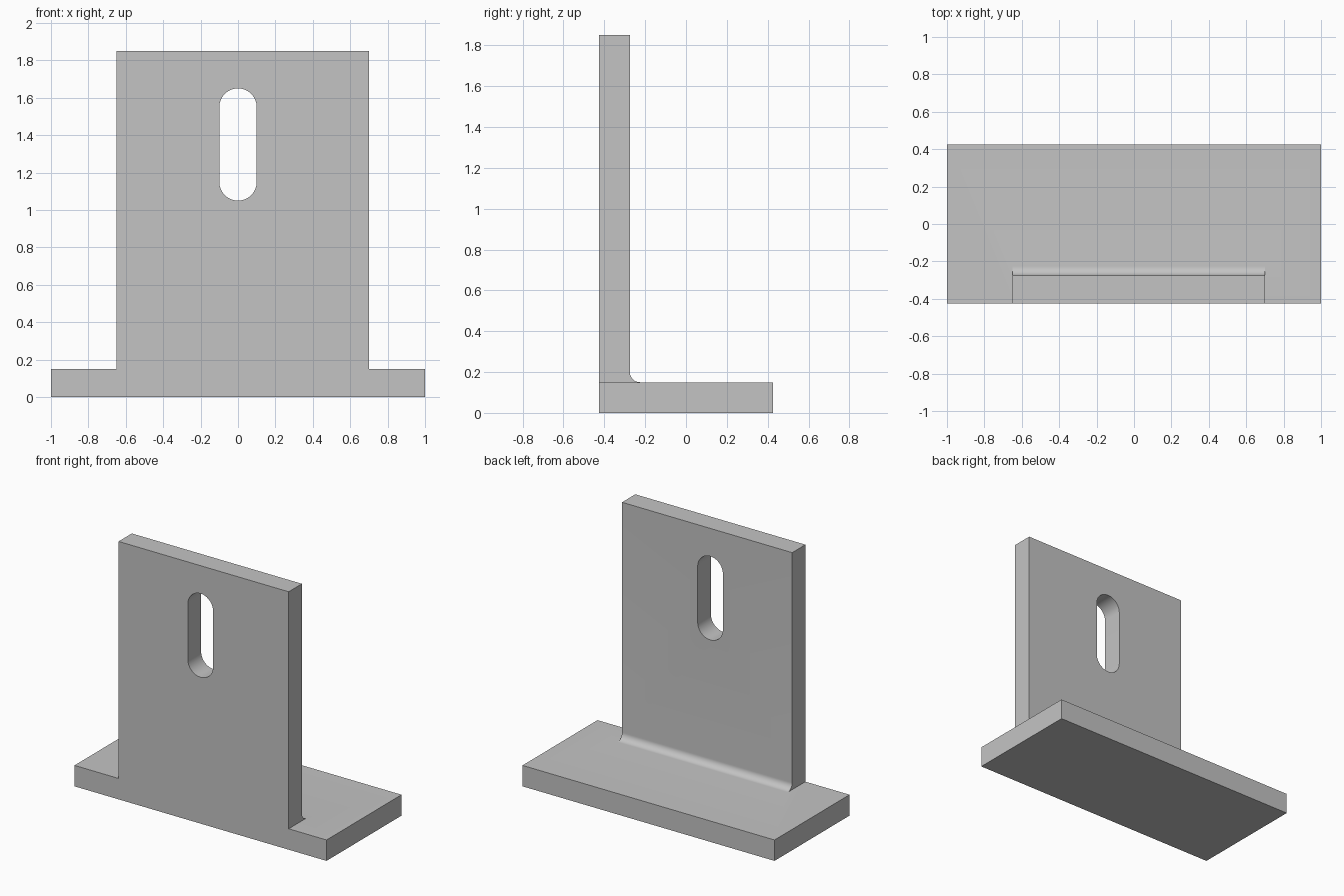
import bpy
import math

cube = bpy.data.objects.get("Cube")
if cube:
    bpy.data.objects.remove(cube, do_unlink=True)

# Plain grey metal
metal = bpy.data.materials.new("grey_metal")
metal.use_nodes = True
GREY = (0.55, 0.55, 0.55, 1)
metal.diffuse_color = GREY
metal.node_tree.nodes["Principled BSDF"].inputs["Base Color"].default_value = GREY

HALF_DEPTH, THICK, FILLET = 0.425, 0.15, 0.05
LEFT, RIGHT, TOP = -0.65, 0.70, 1.85
INNER = -HALF_DEPTH + THICK


def prism(name, outline, place, start, end):
    """Extrude a 2D outline between two depths; place(a, b, depth) gives the 3D point."""
    n = len(outline)
    verts = [place(a, b, d) for d in (start, end) for a, b in outline]
    faces = [list(range(n))[::-1], list(range(n, 2 * n))]
    faces += [[i, (i + 1) % n, (i + 1) % n + n, i + n] for i in range(n)]
    mesh = bpy.data.meshes.new(name)
    mesh.from_pydata(verts, [], faces)
    mesh.materials.append(metal)
    obj = bpy.data.objects.new(name, mesh)
    bpy.context.collection.objects.link(obj)
    return obj


def arc(ca, cb, radius, begin, finish, steps):
    angles = [math.radians(begin + (finish - begin) * i / steps) for i in range(steps + 1)]
    return [(ca + radius * math.cos(t), cb + radius * math.sin(t)) for t in angles]


def along_x(a, b, d):
    return (d, a, b)


def along_y(a, b, d):
    return (a, -d, b)


# Flat base
base = prism("bracket", [(-HALF_DEPTH, 0), (HALF_DEPTH, 0), (HALF_DEPTH, THICK),
                         (-HALF_DEPTH, THICK)], along_x, -1, 1)

# Upright plate with the rounded inner corner at its foot
foot = INNER + FILLET
profile = [(-HALF_DEPTH, THICK / 2), (foot, THICK / 2)]
profile += arc(foot, THICK + FILLET, FILLET, 270, 180, 12)
profile += [(INNER, TOP), (-HALF_DEPTH, TOP)]
upright = prism("upright_helper", profile, along_x, LEFT, RIGHT)

# Slot with round ends
slot_outline = arc(0, 1.55, 0.1, 0, 180, 24) + arc(0, 1.15, 0.1, 180, 360, 24)
slot = prism("slot_cutter", slot_outline, along_y, 0.1, 0.6)

# Join the plate to the base, then cut the slot
for helper, operation in ((upright, 'UNION'), (slot, 'DIFFERENCE')):
    mod = base.modifiers.new(helper.name, 'BOOLEAN')
    mod.operation = operation
    mod.solver = 'EXACT'
    mod.object = helper
    bpy.context.view_layer.objects.active = base
    bpy.ops.object.modifier_apply(modifier=mod.name)
    bpy.data.objects.remove(helper, do_unlink=True)

bpy.ops.object.select_all(action='DESELECT')
base.select_set(True)
bpy.context.view_layer.objects.active = base
bpy.ops.object.shade_smooth_by_angle(angle=math.radians(30))
